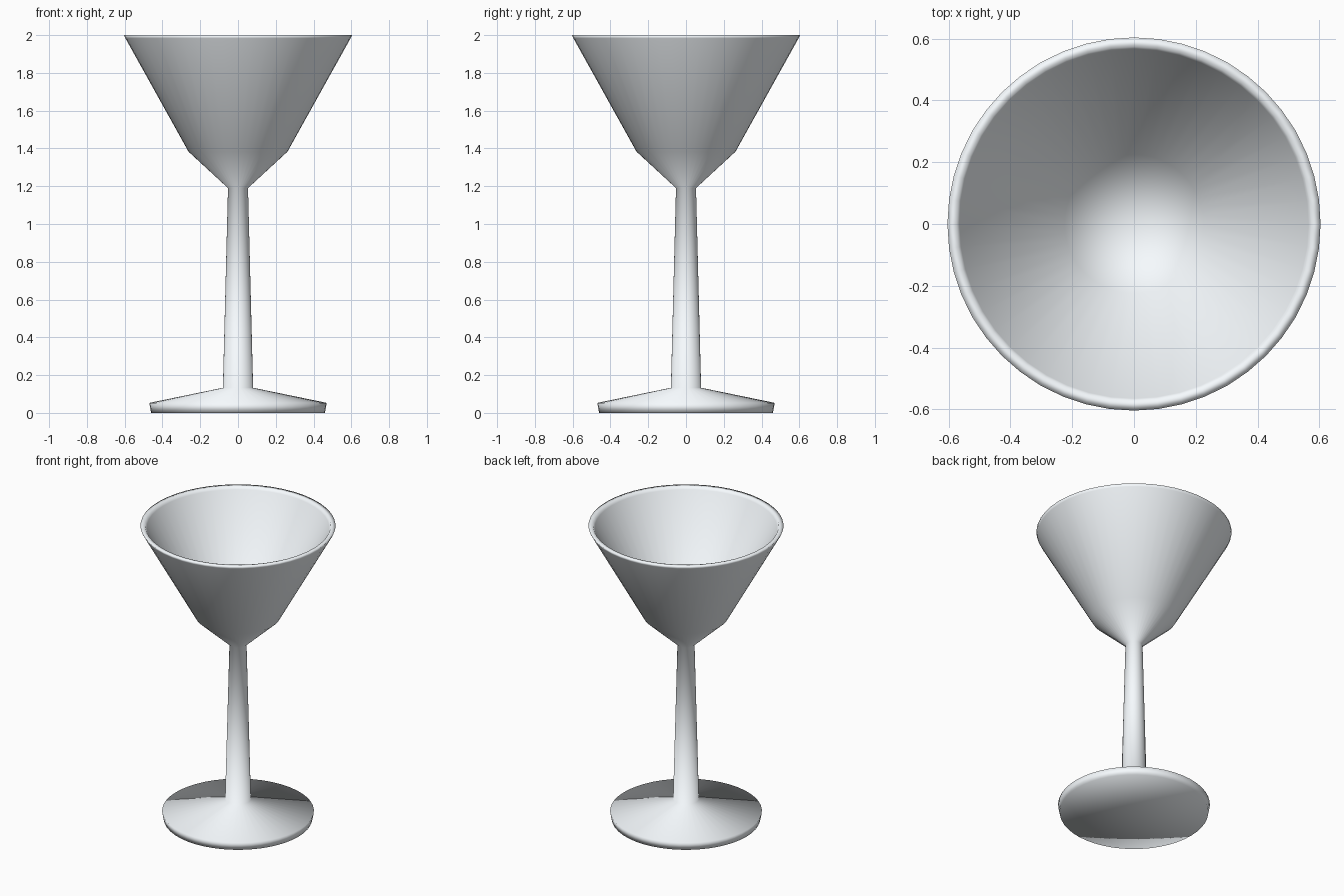
import bpy
import bmesh
import math

if "Cube" in bpy.data.objects:
    bpy.data.objects.remove(bpy.data.objects["Cube"])

SIDES = 48

# Half section (radius, height): foot, stem, outer bowl, rim, inner bowl
PROFILE = [
    (0, 0), (0.46, 0), (0.47, 0.053),
    (0.08, 0.133), (0.053, 1.19),
    (0.262, 1.383), (0.596, 1.983),
    (0.604, 2.0), (0.574, 2.0),
    (0.565, 1.983), (0.225, 1.395), (0, 1.22),
]


def lathe(name, profile, sides):
    """Spin a half section about z into a closed, smooth-shaded object."""
    bm = bmesh.new()
    verts = [bm.verts.new((r, 0, z)) for r, z in profile]
    edges = [bm.edges.new(pair) for pair in zip(verts, verts[1:])]
    bmesh.ops.spin(bm, geom=verts + edges, cent=(0, 0, 0), axis=(0, 0, 1),
                   angle=math.tau, steps=sides, use_merge=False)
    bmesh.ops.remove_doubles(bm, verts=bm.verts, dist=0.0005)
    bmesh.ops.recalc_face_normals(bm, faces=bm.faces)
    for face in bm.faces:
        face.smooth = True
    mesh = bpy.data.meshes.new(name)
    bm.to_mesh(mesh)
    bm.free()
    obj = bpy.data.objects.new(name, mesh)
    bpy.context.collection.objects.link(obj)
    return obj


# Foot, stem and bowl are one continuous piece of glass
glass = lathe("stemmed_glass", PROFILE, SIDES)

# Pale bluish glass colour
pale = bpy.data.materials.new("pale_glass")
pale.diffuse_color = (0.93, 0.97, 1.0, 1.0)
pale.use_nodes = True
pale.node_tree.nodes["Principled BSDF"].inputs["Base Color"].default_value = pale.diffuse_color
glass.data.materials.append(pale)
